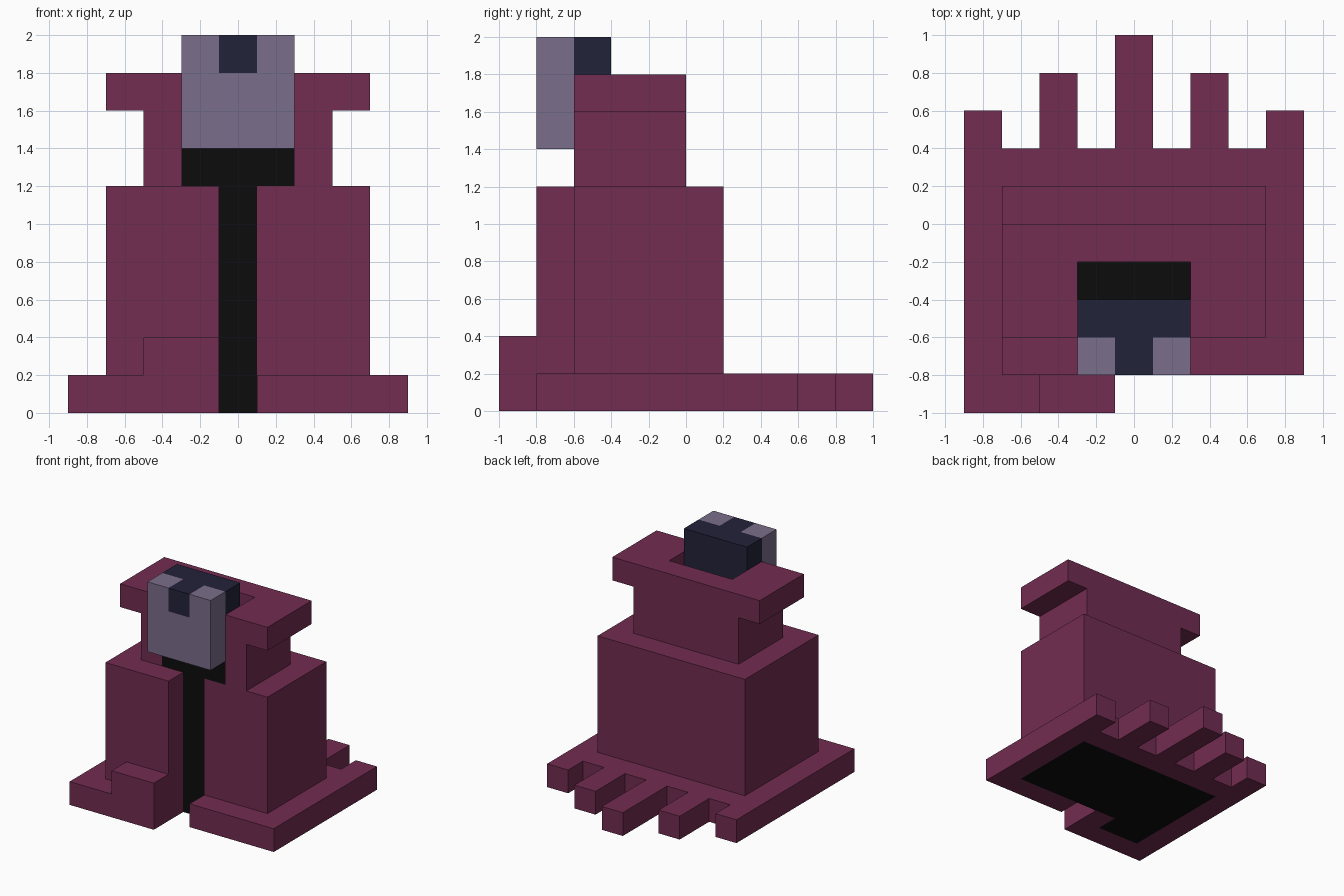
import bpy, bmesh
from mathutils import Vector

if "Cube" in bpy.data.objects:
    bpy.data.objects.remove(bpy.data.objects["Cube"])

S = 0.2                          # block size
ORIGIN = Vector((-0.9, -1.0, 0.0))
cells = {}                       # block position -> (part, colour)


def material(name, rgb):
    m = bpy.data.materials.new(name)
    m.diffuse_color = (*rgb, 1)
    m.use_nodes = True
    m.node_tree.nodes["Principled BSDF"].inputs["Base Color"].default_value = m.diffuse_color
    return m


MAROON = material("maroon cloth", (0.168, 0.026, 0.082))
MAUVE = material("mauve face", (0.195, 0.156, 0.258))
NAVY = material("dark navy hair", (0.016, 0.016, 0.042))
BLACK = material("black lining", (0.0037, 0.0037, 0.0037))


def fill(part, mat, x, y, z):
    """Fill a box with blocks (later boxes replace earlier ones); mat None carves."""
    rng = [range(round((a - o) / S), round((b - o) / S))
           for (a, b), o in zip((x, y, z), ORIGIN)]
    for i in rng[0]:
        for j in rng[1]:
            for k in rng[2]:
                if mat:
                    cells[i, j, k] = (part, mat)
                else:
                    cells.pop((i, j, k), None)


# Hem with tattered strips along the back
fill("hem", MAROON, (-.9, .9), (-.8, .4), (0, .2))
for xc, end in ((-.8, .6), (-.4, .8), (0, 1), (.4, .8), (.8, .6)):
    fill("hem", MAROON, (xc - .1, xc + .1), (.4, end), (0, .2))
fill("hem", MAROON, (-.9, -.1), (-1, -.8), (0, .2))
fill("hem", MAROON, (-.5, -.1), (-1, -.8), (.2, .4))

# Cloak body with the overlapping panel on one side
fill("cloak", MAROON, (-.7, .7), (-.6, .2), (.2, 1.2))
fill("front_panel", MAROON, (-.7, -.1), (-.8, -.6), (.2, 1.2))
fill("slit", None, (-.1, .1), (-.8, -.6), (0, 1.2))

# Shoulders and collar
fill("shoulders", MAROON, (-.5, .5), (-.6, 0), (1.2, 1.6))
fill("collar", MAROON, (-.7, .7), (-.6, 0), (1.6, 1.8))
fill("collar", None, (-.3, .3), (-.4, -.2), (1.6, 1.8))

# Dark lining inside the cloak
fill("lining", BLACK, (-.7, .7), (-.6, .2), (0, .2))
fill("lining", BLACK, (-.7, -.3), (-.8, -.6), (0, .2))
fill("lining", BLACK, (-.1, .1), (-.6, -.4), (0, 1.2))
fill("lining", BLACK, (-.3, .3), (-.6, -.2), (1.2, 1.6))

# Head: pale face with hair behind and a forelock
fill("face", MAUVE, (-.3, .3), (-.8, -.6), (1.4, 2))
fill("hair", NAVY, (-.3, .3), (-.6, -.4), (1.4, 2))
fill("hair", NAVY, (-.1, .1), (-.8, -.6), (1.8, 2))

# Mesh each part from its exposed block sides only
for part, mat in dict.fromkeys(cells.values()):
    bm = bmesh.new()
    for c, owner in cells.items():
        if owner != (part, mat):
            continue
        for axis in range(3):
            for side in (0, 1):
                n = list(c)
                n[axis] += 2 * side - 1
                if tuple(n) in cells:
                    continue
                u, v = (axis + 1) % 3, (axis + 2) % 3
                quad = []
                for du, dv in ((0, 0), (1, 0), (1, 1), (0, 1)):
                    p = Vector(c)
                    p[axis] += side
                    p[u] += du
                    p[v] += dv
                    quad.append(bm.verts.new(ORIGIN + p * S))
                bm.faces.new(quad if side else quad[::-1])
    bmesh.ops.remove_doubles(bm, verts=bm.verts, dist=0.001)
    bmesh.ops.dissolve_limit(bm, angle_limit=0.01, verts=bm.verts, edges=bm.edges)
    me = bpy.data.meshes.new(part)
    bm.to_mesh(me)
    bm.free()
    me.materials.append(mat)
    bpy.context.collection.objects.link(bpy.data.objects.new(part, me))
